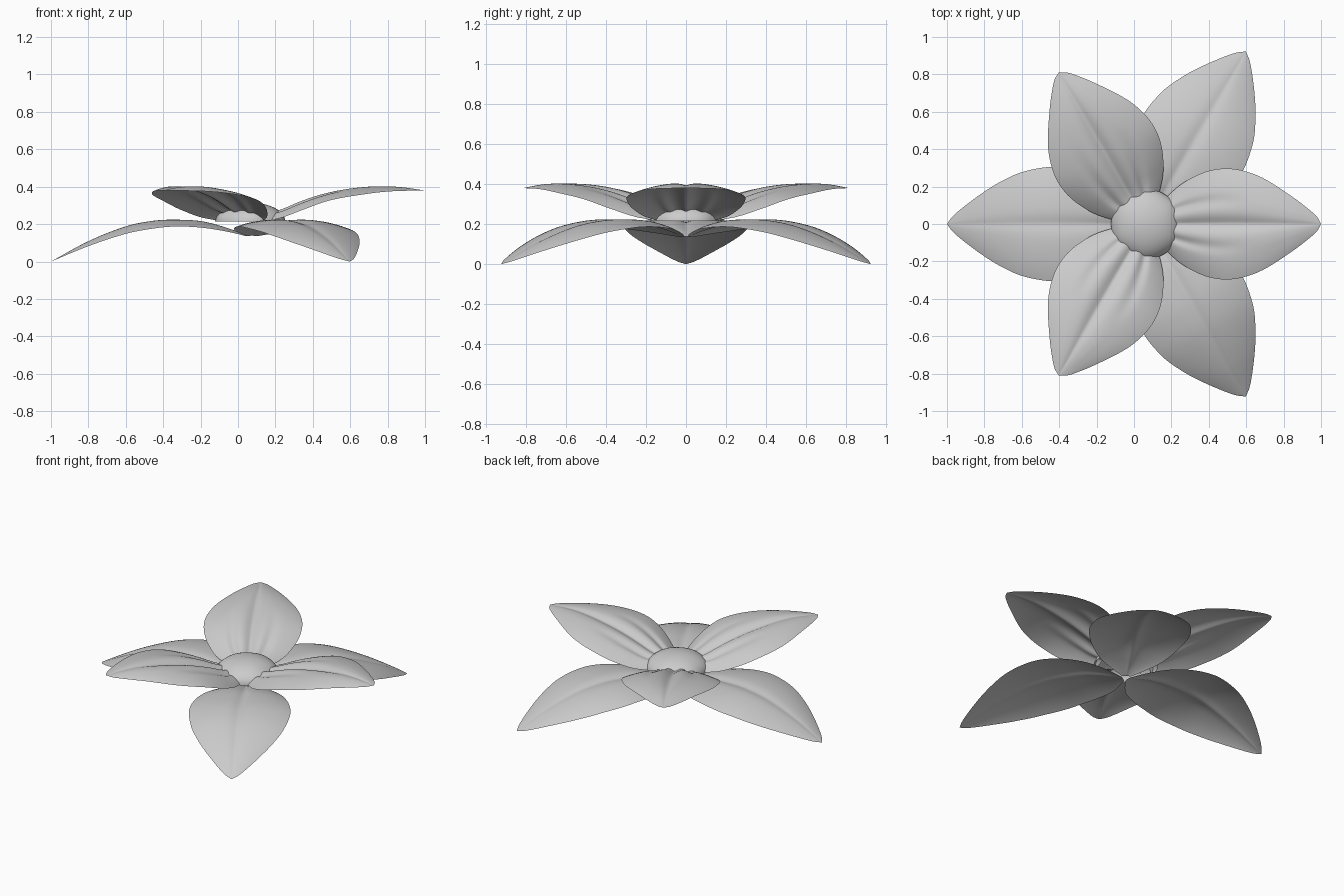
import bpy, bmesh, math

if "Cube" in bpy.data.objects:
    bpy.data.objects.remove(bpy.data.objects["Cube"])

CX = 0.065          # flower axis in x
ROWS, COLS = 44, 48


def curve(points, x):
    """Smooth interpolation through (x, y) points."""
    n = len(points)

    def slope(i):
        a, b = points[max(i - 1, 0)], points[min(i + 1, n - 1)]
        return (b[1] - a[1]) / (b[0] - a[0])
    for i in range(n - 1):
        (x0, y0), (x1, y1) = points[i], points[i + 1]
        if x <= x1 or i == n - 2:
            h = x1 - x0
            t = min(max((x - x0) / h, 0), 1)
            return ((2*t**3 - 3*t*t + 1) * y0 + (t**3 - 2*t*t + t) * h * slope(i)
                    + (3*t*t - 2*t**3) * y1 + (t**3 - t*t) * h * slope(i + 1))


def make_petal(name, angle, width, edge, bulge, groove, folds):
    """Petal surface: half width, rim height and lobe height along the radius."""
    r0, r1 = width[0][0], width[-1][0]
    bm = bmesh.new()
    grid = []
    for i in range(ROWS + 1):
        r = r0 + (r1 - r0) * math.sin(i / ROWS * math.pi / 2)
        w = max(curve(width, r), 0.0)
        ze, b = curve(edge, r), curve(bulge, r)
        g, f = curve(groove, r), curve(folds, r)
        row = []
        for j in range(COLS + 1):
            v = 2 * j / COLS - 1
            z = (ze + b * (1 - abs(v) ** 2.4)
                 - g * math.exp(-(abs(v) / 0.13) ** 1.5)
                 - f * math.exp(-((abs(v) - 0.42) / 0.11) ** 2))
            y = v * w
            row.append(bm.verts.new((CX + r * math.cos(angle) - y * math.sin(angle),
                                     r * math.sin(angle) + y * math.cos(angle), z)))
        grid.append(row)
    for i in range(ROWS):
        for j in range(COLS):
            bm.faces.new((grid[i][j], grid[i + 1][j], grid[i + 1][j + 1], grid[i][j + 1]))
    bmesh.ops.remove_doubles(bm, verts=bm.verts, dist=1e-5)
    finish(name, bm)


def finish(name, bm):
    me = bpy.data.meshes.new(name)
    bm.to_mesh(me)
    bm.free()
    for p in me.polygons:
        p.use_smooth = True
    ob = bpy.data.objects.new(name, me)
    bpy.context.collection.objects.link(ob)


# upper petals, rising outward
upper = dict(
    width=[(.11, .145), (.17, .2), (.24, .245), (.33, .283), (.43, .297), (.53, .282),
           (.635, .24), (.785, .143), (.87, .078), (.915, .036), (.935, 0)],
    edge=[(.11, .22), (.18, .238), (.27, .272), (.42, .325), (.6, .358), (.75, .375), (.935, .38)],
    bulge=[(.11, .045), (.27, .055), (.42, .048), (.6, .042), (.8, .022), (.935, 0)],
    groove=[(.11, .012), (.25, .028), (.5, .026), (.75, .01), (.935, 0)],
    folds=[(.11, .01), (.22, .014), (.4, .007), (.55, 0), (.935, 0)])

# lower petals, arching down to the ground
lower = dict(
    width=[(.02, .025), (.08, .105), (.15, .18), (.25, .242), (.37, .287), (.5, .306),
           (.665, .277), (.78, .225), (.865, .173), (.965, .1), (1.035, .04), (1.065, 0)],
    edge=[(.02, .135), (.1, .155), (.25, .18), (.4, .187), (.52, .176), (.665, .148),
          (.865, .082), (1.065, 0)],
    bulge=[(.02, .003), (.1, .018), (.25, .036), (.4, .039), (.52, .044), (.665, .042),
           (.865, .028), (1.065, 0)],
    groove=[(.02, 0), (.2, .012), (.5, .013), (.8, .007), (1.065, 0)],
    folds=[(.02, 0), (1.065, 0)])

for k in range(3):
    make_petal(f"upper_petal_{k + 1}", math.radians(120 * k), **upper)
    make_petal(f"lower_petal_{k + 1}", math.radians(120 * k + 60), **lower)

# flower centre: low dome
bm = bmesh.new()
prev = None
N = 48
for i in range(13):
    a = i / 12 * math.pi / 2
    ring = []
    for j in range(N):
        t = 2 * math.pi * j / N
        r = 0.19 * math.cos(a) * (1 + 0.015 * math.cos(6 * t + math.pi) * math.cos(a))
        ring.append(bm.verts.new((CX + r * math.cos(t), r * math.sin(t),
                                  0.215 + 0.1 * math.sin(a))))
    if prev:
        for j in range(N):
            m = (j + 1) % N
            bm.faces.new((prev[j], prev[m], ring[m], ring[j]))
    prev = ring
bmesh.ops.remove_doubles(bm, verts=bm.verts, dist=1e-5)
finish("flower_centre", bm)
